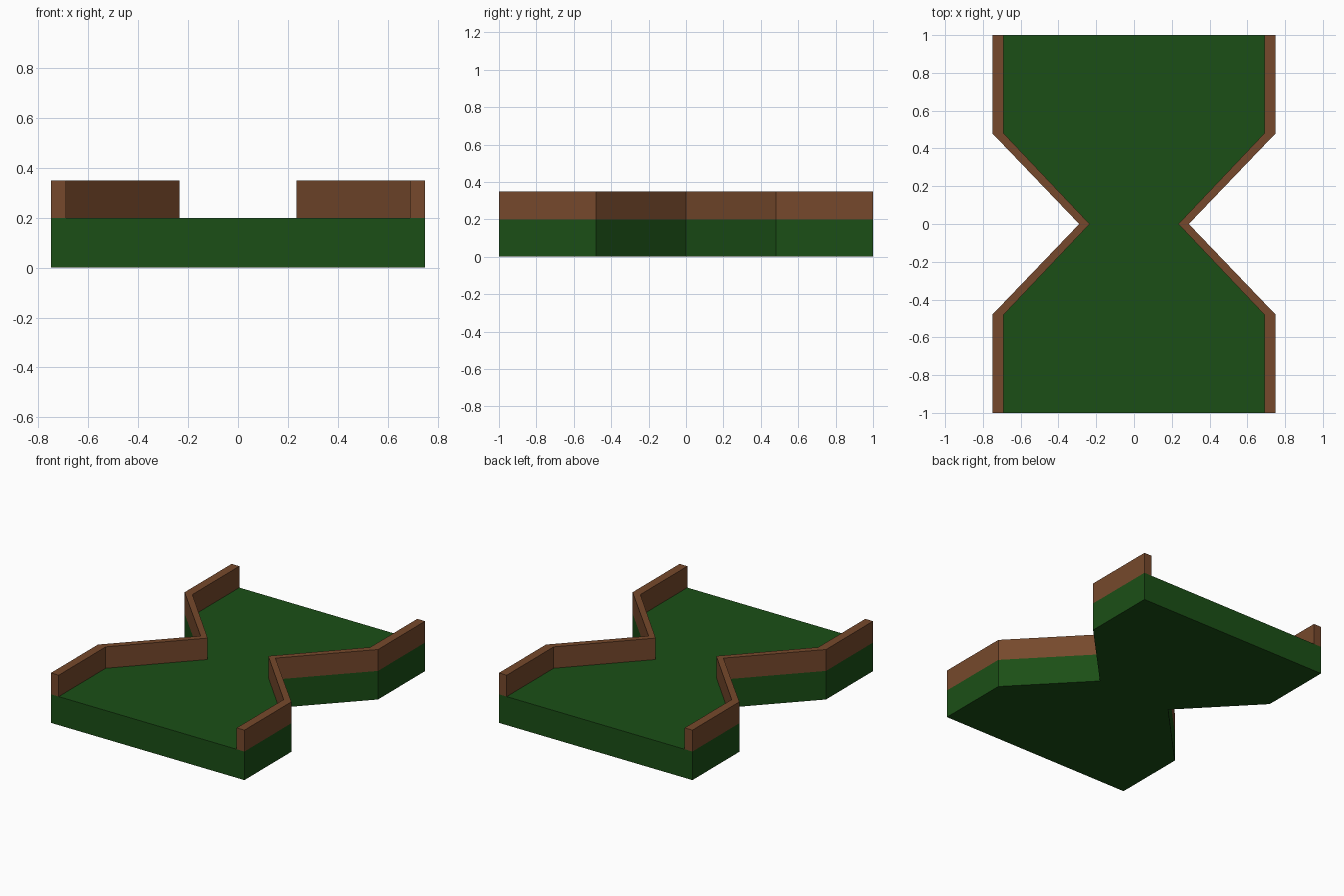
import bpy
import bmesh

if "Cube" in bpy.data.objects:
    bpy.data.objects.remove(bpy.data.objects["Cube"])


def material(name, color):
    mat = bpy.data.materials.new(name)
    mat.diffuse_color = (*color, 1)
    mat.use_nodes = True
    mat.node_tree.nodes["Principled BSDF"].inputs["Base Color"].default_value = mat.diffuse_color
    return mat


def prism(name, outline, z0, z1, mat):
    """Extrude a flat outline from z0 up to z1."""
    bm = bmesh.new()
    base = bm.faces.new([bm.verts.new((x, y, z0)) for x, y in outline])
    top = bmesh.ops.extrude_face_region(bm, geom=[base], use_keep_orig=True)["geom"]
    bmesh.ops.translate(bm, vec=(0, 0, z1 - z0),
                        verts=[g for g in top if isinstance(g, bmesh.types.BMVert)])
    bmesh.ops.recalc_face_normals(bm, faces=bm.faces[:])
    mesh = bpy.data.meshes.new(name)
    bm.to_mesh(mesh)
    bm.free()
    mesh.materials.append(mat)
    obj = bpy.data.objects.new(name, mesh)
    bpy.context.collection.objects.link(obj)
    return obj


def flip(points):
    return [(-x, y) for x, y in reversed(points)]


green = material("turf_green", (0.011, 0.078, 0.008))
brown = material("wood_brown", (0.18, 0.066, 0.025))

# Side lines of the pinched lane, front to back
outer = [(0.75, -1), (0.75, -0.48), (0.29, 0), (0.75, 0.48), (0.75, 1)]
inner = [(0.69, -1), (0.69, -0.48), (0.235, 0), (0.69, 0.48), (0.69, 1)]

# Turf slab
prism("turf_base", outer + flip(outer), 0, 0.2, green)

# Border walls, one per side
wall = outer + inner[::-1]
prism("right_wall", wall, 0.2, 0.35, brown)
prism("left_wall", flip(wall), 0.2, 0.35, brown)
